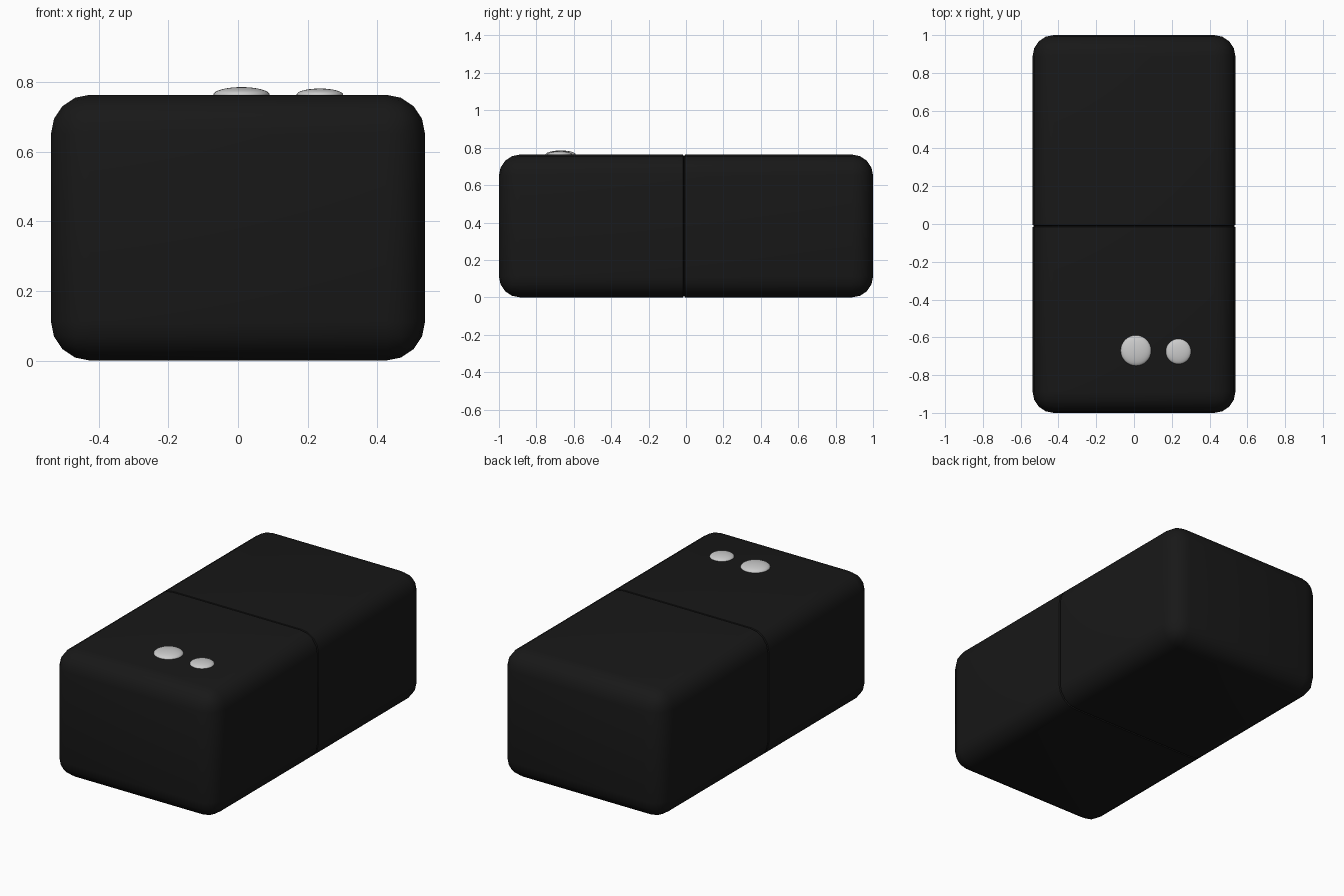
import bpy, bmesh
from mathutils import Matrix, Vector

if "Cube" in bpy.data.objects:
    bpy.data.objects.remove(bpy.data.objects["Cube"])

W, L, H, R = 1.074, 2.0, 0.763, 0.112
SEAM_Y, SEAM_HALF, SEAM_DEPTH = -0.011, 0.005, 0.01


def finish(name, bm, color=None):
    mesh = bpy.data.meshes.new(name)
    bm.to_mesh(mesh)
    bm.free()
    obj = bpy.data.objects.new(name, mesh)
    bpy.context.collection.objects.link(obj)
    for p in mesh.polygons:
        p.use_smooth = True
    if color:
        mat = bpy.data.materials.new(name + "_colour")
        mat.diffuse_color = color
        mat.use_nodes = True
        mat.node_tree.nodes["Principled BSDF"].inputs["Base Color"].default_value = mat.diffuse_color
        mesh.materials.append(mat)
    return obj


# Rounded case
bm = bmesh.new()
bmesh.ops.create_cube(bm, size=1, matrix=Matrix.Translation((0, 0, H / 2)) @ Matrix.Diagonal((W, L, H, 1)))
bmesh.ops.bevel(bm, geom=bm.edges[:], offset=R, segments=4, profile=0.5, affect='EDGES')

# Thin groove running round the middle of the case
for offset in (-SEAM_HALF, 0, SEAM_HALF):
    bmesh.ops.bisect_plane(bm, geom=bm.verts[:] + bm.edges[:] + bm.faces[:],
                           plane_co=(0, SEAM_Y + offset, 0), plane_no=(0, 1, 0))
centre = Vector((0, SEAM_Y, H / 2))
for v in bm.verts:
    if abs(v.co.y - SEAM_Y) < 0.001:
        v.co.x *= 1 - 2 * SEAM_DEPTH / W
        v.co.z = centre.z + (v.co.z - centre.z) * (1 - 2 * SEAM_DEPTH / H)
bmesh.ops.recalc_face_normals(bm, faces=bm.faces[:])
case = finish("case", bm, (0.009, 0.009, 0.009, 1))
bpy.context.view_layer.objects.active = case
case.select_set(True)
bpy.ops.object.shade_smooth_by_angle(angle=0.6)


# Low domed buttons on the top
def button(name, x, y, radius, height):
    bm = bmesh.new()
    bmesh.ops.create_uvsphere(bm, u_segments=32, v_segments=16, radius=1,
                              matrix=Matrix.Translation((x, y, H)) @ Matrix.Diagonal((radius, radius, height, 1)))
    finish(name, bm)


button("large_button", 0.01, -0.67, 0.081, 0.022)
button("small_button", 0.235, -0.675, 0.067, 0.018)
